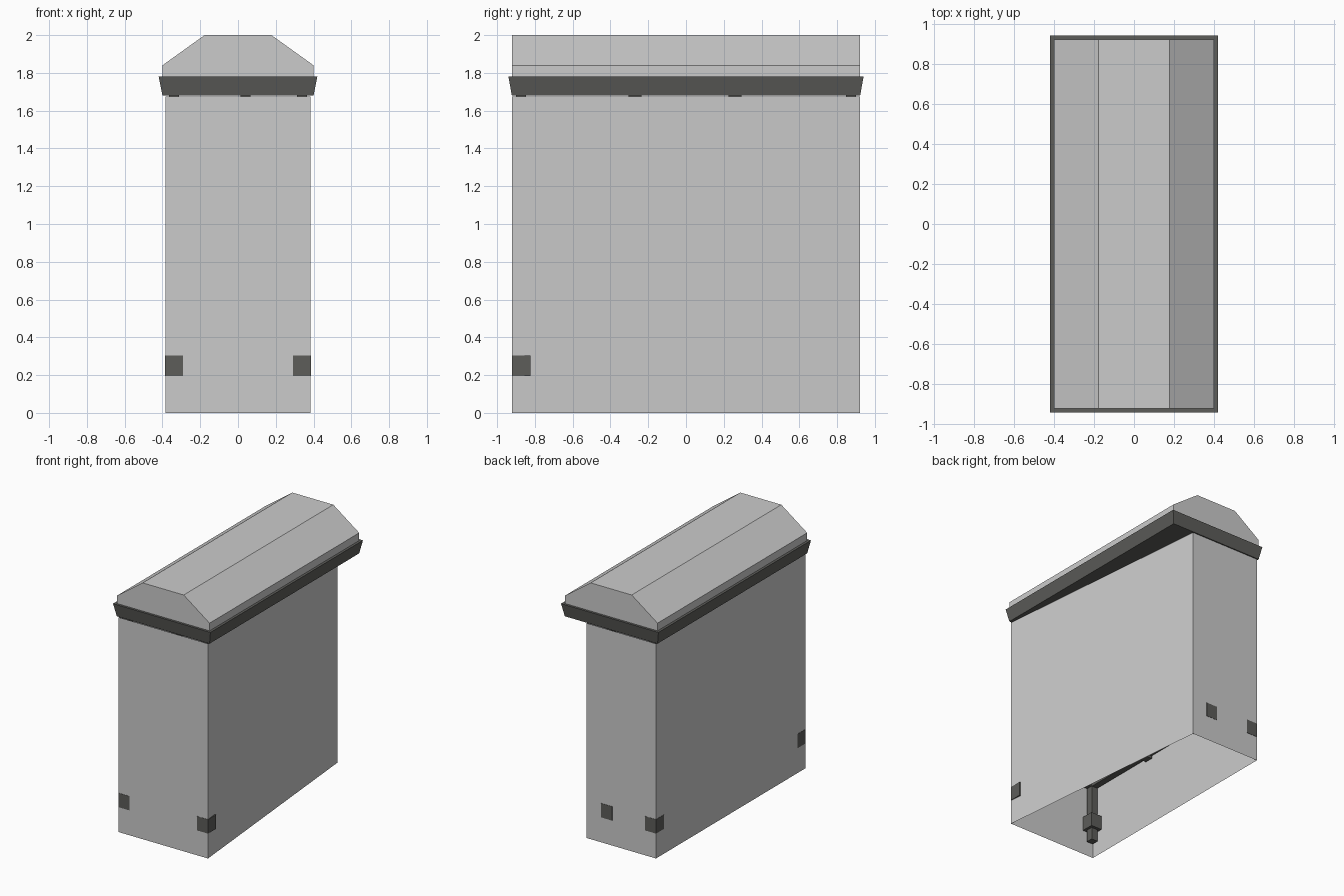
import bpy, bmesh
from mathutils import Vector

if "Cube" in bpy.data.objects:
    bpy.data.objects.remove(bpy.data.objects["Cube"])

dark = bpy.data.materials.new("dark_metal")
dark.diffuse_color = (0.11, 0.11, 0.102, 1)
dark.use_nodes = True
dark.node_tree.nodes["Principled BSDF"].inputs["Base Color"].default_value = dark.diffuse_color


def finish(name, bm, mat=None):
    bmesh.ops.recalc_face_normals(bm, faces=bm.faces)
    me = bpy.data.meshes.new(name)
    bm.to_mesh(me)
    bm.free()
    ob = bpy.data.objects.new(name, me)
    bpy.context.collection.objects.link(ob)
    if mat:
        me.materials.append(mat)
    return ob


def loft(name, a, b, caps=True, mat=None):
    """Join two matching outlines with flat sides and optional end caps."""
    bm = bmesh.new()
    va, vb = [bm.verts.new(p) for p in a], [bm.verts.new(p) for p in b]
    n = len(va)
    for i in range(n):
        j = (i + 1) % n
        bm.faces.new((va[i], va[j], vb[j], vb[i]))
    if caps:
        bm.faces.new(va[::-1])
        bm.faces.new(vb)
    return finish(name, bm, mat)


def rect(x, y, z, cx=0, cy=0):
    return [(cx + sx * x, cy + sy * y, z) for sx, sy in ((-1, -1), (1, -1), (1, 1), (-1, 1))]


def box(name, cx, cy, hx, hy, z0, z1):
    return loft(name, rect(hx, hy, z0, cx, cy), rect(hx, hy, z1, cx, cy), mat=dark)


def rail(name, p, q, z0, z1, half=0.025):
    p, q = Vector(p), Vector(q)
    d = (q - p).normalized()
    s = Vector((-d.y, d.x)) * half
    plan = [p - s, q - s, q + s, p + s]
    return loft(name, [(v.x, v.y, z0) for v in plan], [(v.x, v.y, z1) for v in plan], mat=dark)


# Walls: open underneath, right wall slants inward toward the back
plan = [(-0.385, -0.92), (0.385, -0.92), (0.215, 0.92), (-0.385, 0.92)]
loft("walls", [(x, y, 0) for x, y in plan], [(x, y, 1.675) for x, y in plan], caps=False)

# Flared dark eave
loft("eave", rect(0.40, 0.922, 1.68), rect(0.42, 0.94, 1.78), mat=dark)

# Roof with flat ridge
profile = [(-0.40, 1.775), (0.40, 1.775), (0.40, 1.84), (0.177, 2.0), (-0.177, 2.0), (-0.40, 1.84)]
loft("roof", [(x, -0.922, z) for x, z in profile], [(x, 0.922, z) for x, z in profile])

# Corner posts with clamp blocks that just break the wall surface
corners = [(-0.339, -0.873), (0.339, -0.873), (0.039, 0.873), (-0.339, 0.873)]
for x, y in corners:
    box("corner_post", x, y, 0.027, 0.027, 0.10, 1.685)
    box("clamp_block", x, y, 0.048, 0.049, 0.195, 0.305)

# Intermediate posts on the left wall
for y in (-0.27, 0.26):
    box("side_post", -0.339, y, 0.027, 0.034, 0.52, 1.685)

# Inner rails linking the posts
for i in range(4):
    rail("inner_rail", corners[i], corners[(i + 1) % 4], 0.54, 0.60)
